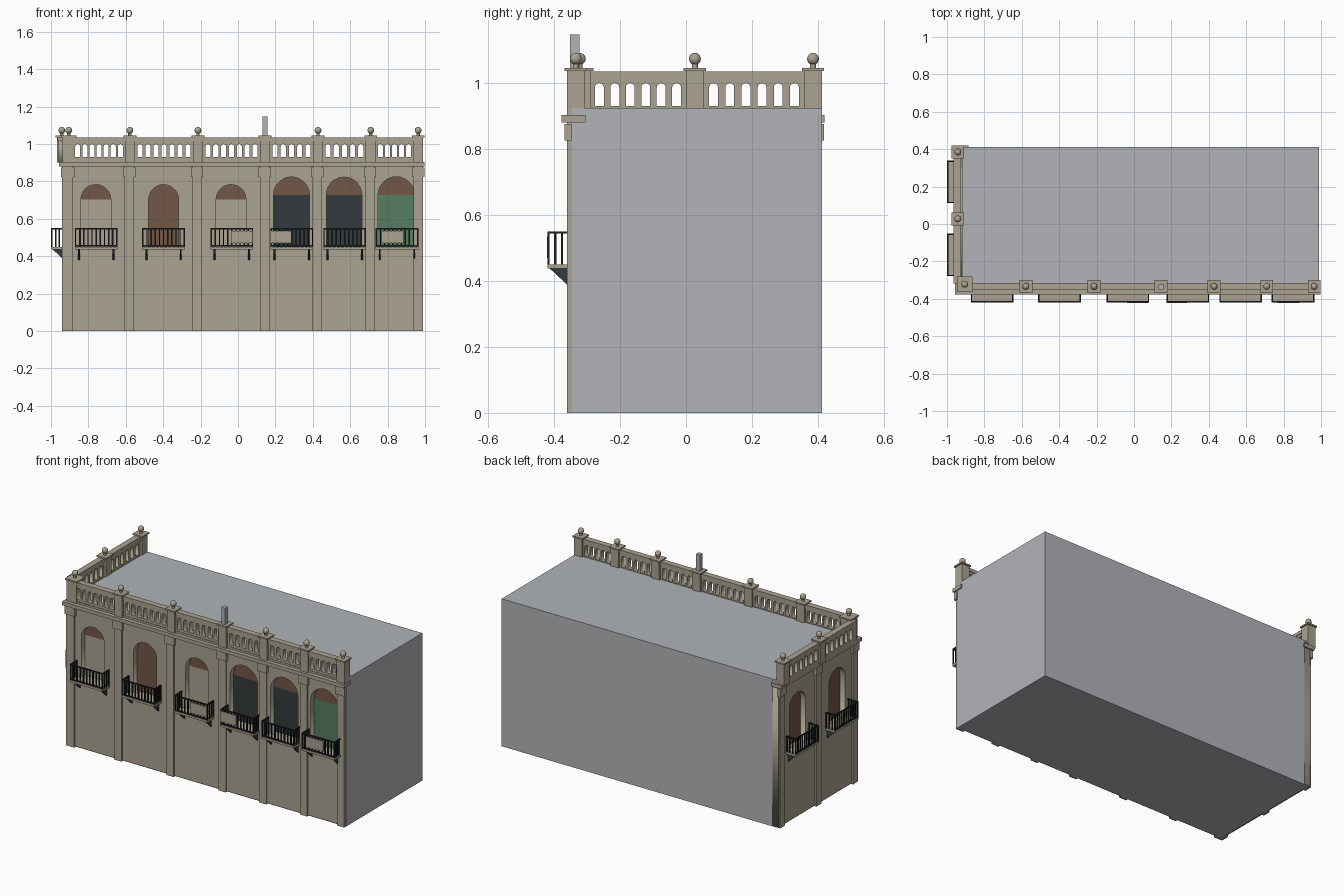
import bpy, bmesh, math
from mathutils import Matrix, Vector

if "Cube" in bpy.data.objects:
    bpy.data.objects.remove(bpy.data.objects["Cube"])


def material(name, rgb):
    m = bpy.data.materials.new(name)
    m.diffuse_color = (*rgb, 1)
    m.use_nodes = True
    m.node_tree.nodes["Principled BSDF"].inputs["Base Color"].default_value = m.diffuse_color
    return m


STONE = material("warm_stone", (0.402, 0.366, 0.283))
GREY = material("plain_grey", (0.44, 0.455, 0.475))
BROWN = material("brown_wood", (0.17, 0.095, 0.065))
DARK = material("dark_glass", (0.034, 0.043, 0.045))
GREEN = material("green_shutter", (0.095, 0.205, 0.12))
IRON = material("black_iron", (0.012, 0.015, 0.016))

# Facade frames: local x runs along the wall, y is up, z points outwards
RX = Matrix.Rotation(math.pi / 2, 4, 'X')
FRONT = Matrix.Translation((0, -0.352, 0)) @ RX
LEFT = Matrix.Translation((-0.931, 0, 0)) @ Matrix.Rotation(-math.pi / 2, 4, 'Z') @ RX
WORLD = Matrix.Identity(4)


def add(name, mesh, mat, frame):
    mesh.materials.clear()
    mesh.materials.append(mat)
    mesh.transform(frame)
    ob = bpy.data.objects.new(name, mesh)
    bpy.context.collection.objects.link(ob)
    return ob


def boxes(name, items, mat, frame):
    """Each item is (x0, x1, y0, y1, z0, z1) in the frame."""
    bm = bmesh.new()
    for x0, x1, y0, y1, z0, z1 in items:
        m = Matrix.Translation(((x0 + x1) / 2, (y0 + y1) / 2, (z0 + z1) / 2))
        bmesh.ops.create_cube(bm, size=1, matrix=m @ Matrix.Diagonal((x1 - x0, y1 - y0, z1 - z0, 1)))
    me = bpy.data.meshes.new(name)
    bm.to_mesh(me)
    bm.free()
    return add(name, me, mat, frame)


def rect(u0, u1, z0, z1):
    return [(u0, z0), (u1, z0), (u1, z1), (u0, z1)]


def arch(c, half, z0, spring, n=14):
    pts = [(c + half * math.cos(math.pi * i / n), spring + half * math.sin(math.pi * i / n))
           for i in range(n + 1)]
    return pts if z0 >= spring else [(c - half, z0), (c + half, z0)] + pts


def slab(name, loops, d0, d1, mat, frame):
    """Flat plate from an outline plus hole loops."""
    cu = bpy.data.curves.new(name, 'CURVE')
    cu.dimensions = '2D'
    cu.fill_mode = 'BOTH'
    cu.extrude = (d1 - d0) / 2
    for pts in loops:
        s = cu.splines.new('POLY')
        s.points.add(len(pts) - 1)
        for p, (u, z) in zip(s.points, pts):
            p.co = (u, z, 0, 1)
        s.use_cyclic_u = True
    tmp = bpy.data.objects.new(name + "_tmp", cu)
    bpy.context.collection.objects.link(tmp)
    dg = bpy.context.evaluated_depsgraph_get()
    me = bpy.data.meshes.new_from_object(tmp.evaluated_get(dg))
    bpy.data.objects.remove(tmp)
    me.transform(Matrix.Translation((0, 0, (d0 + d1) / 2)))
    return add(name, me, mat, frame)


def finial(name, u, d, frame):
    bm = bmesh.new()
    up = Matrix.Rotation(-math.pi / 2, 4, 'X')
    at = lambda z: Matrix.Translation((u, z, d)) @ up
    bmesh.ops.create_uvsphere(bm, u_segments=16, v_segments=10, radius=0.018, matrix=at(1.073))
    bmesh.ops.create_cone(bm, cap_ends=True, segments=12, radius1=0.009, radius2=0.009,
                          depth=0.02, matrix=at(1.05))
    for f in bm.faces:
        f.smooth = len(f.verts) <= 4
    me = bpy.data.meshes.new(name)
    bm.to_mesh(me)
    bm.free()
    add(name, me, STONE, frame)


def balcony(name, c, frame, half=0.114, depth=0.068):
    boxes(name + "_floor", [(c - half, c + half, 0.437, 0.45, -0.01, depth)], STONE, frame)
    t = 0.0035
    e = half - t
    out = depth - t
    bars = [(c - half, c + half, z, z + 0.007, out - t, depth) for z in (0.452, 0.543)]
    for s in (-1, 1):
        x = c + s * e
        bars += [(x - t, x + t, 0.543, 0.55, 0, depth)]
        bars += [(x - t, x + t, 0.45, 0.545, d - t, d + t) for d in (0.004, 0.024, 0.044)]
    for i in range(11):
        x = c - e + 2 * e * i / 10
        bars.append((x - t, x + t, 0.45, 0.545, out - t, out + t))
    boxes(name + "_railing", bars, IRON, frame)
    # triangular brackets below the floor
    bm = bmesh.new()
    for x in (c - 0.092, c + 0.092):
        tri = [(0.437, -0.005), (0.437, 0.06), (0.376, -0.005)]
        f = bm.faces.new([bm.verts.new((x - 0.005, z, d)) for z, d in tri])
        ext = bmesh.ops.extrude_face_region(bm, geom=[f])
        bmesh.ops.translate(bm, vec=Vector((0.01, 0, 0)),
                            verts=[v for v in ext['geom'] if isinstance(v, bmesh.types.BMVert)])
    bmesh.ops.recalc_face_normals(bm, faces=bm.faces)
    me = bpy.data.meshes.new(name + "_brackets")
    bm.to_mesh(me)
    bm.free()
    add(name + "_brackets", me, DARK, frame)


def facade(tag, frame, u0, u1, windows, pilasters, posts, counts, balconies, cornice, post_d):
    # wall pierced by arched niches, with panels at the back of each niche
    holes = [arch(c, h, 0.45, s) for c, h, s, _ in windows]
    slab(tag + "_wall", [rect(u0, u1, 0.005, 0.915)] + holes, -0.042, 0, STONE, frame)
    for i, (c, h, s, mat) in enumerate(windows):
        slab(f"{tag}_lunette_{i}", [arch(c, h + 0.001, s, s)], -0.043, -0.036, BROWN, frame)
        boxes(f"{tag}_window_{i}", [(c - h, c + h, 0.445, s, -0.043, -0.036)], mat, frame)
    for i, c in enumerate(balconies):
        balcony(f"{tag}_balcony_{i}", c, frame)
    # pilasters with capitals, cornice
    boxes(tag + "_pilasters", [(c - 0.025, c + 0.025, 0, 0.88, -0.007, 0.009) for c in pilasters], STONE, frame)
    boxes(tag + "_capitals", [(c - 0.033, c + 0.033, 0.825, 0.875, -0.005, 0.016) for c in pilasters], STONE, frame)
    boxes(tag + "_cornice", [(*cornice, 0.88, 0.903, -0.047, 0.025)], STONE, frame)
    # pierced parapet
    gaps = []
    for a, b, n in zip(posts, posts[1:], counts):
        a, b = a + 0.032, b - 0.032
        step = (b - a) / n
        gaps += [arch(a + step * (i + 0.5), 0.0135, 0.93, 0.986, 8) for i in range(n)]
    slab(tag + "_parapet", [rect(posts[0], posts[-1], 0.9, 1.03)] + gaps,
         post_d - 0.015, post_d + 0.015, STONE, frame)
    boxes(tag + "_coping", [(posts[0], posts[-1], 1.015, 1.035, post_d - 0.019, post_d + 0.019)], STONE, frame)


def post(name, u, d, half, frame, ball=True):
    boxes(name, [(u - half, u + half, 0.9, 1.038, d - half, d + half),
                 (u - half - 0.007, u + half + 0.007, 1.036, 1.045, d - half - 0.007, d + half + 0.007)],
          STONE, frame)
    if ball:
        finial(name + "_finial", u, d, frame)


# plain building block with roof, floor and end wall
boxes("building_body", [(-0.889, 0.99, -0.31, 0.412, 0, 0.924),
                        (0.97, 0.99, -0.345, -0.3, 0, 0.924),
                        (-0.92, 0.99, -0.345, 0.412, 0.914, 0.924),
                        (-0.92, 0.99, -0.345, 0.412, 0, 0.006)], GREY, WORLD)

# front facade
front_posts = [-0.908, -0.578, -0.214, 0.144, 0.428, 0.71, 0.963]
front_windows = [(-0.76, 0.08, 0.703, STONE), (-0.398, 0.08, 0.703, BROWN), (-0.037, 0.08, 0.703, STONE),
                 (0.286, 0.096, 0.728, DARK), (0.567, 0.095, 0.728, DARK), (0.846, 0.097, 0.728, GREEN)]
facade("front", FRONT, -0.931, 0.97, front_windows,
       [-0.908, -0.581, -0.219, 0.143, 0.424, 0.706, 0.963],
       front_posts, [7, 7, 7, 5, 5, 5],
       [-0.758, -0.398, -0.033, 0.288, 0.57, 0.85], (-0.955, 0.998), -0.018)
for i, u in enumerate(front_posts[1:]):
    post(f"front_post_{i}", u, -0.018, 0.027, FRONT, ball=(u != 0.144))

# left facade
left_posts = [-0.385, -0.027, 0.318]
facade("left", LEFT, -0.412, 0.31, [(-0.225, 0.08, 0.703, BROWN), (0.165, 0.08, 0.703, BROWN)],
       [-0.385, -0.027, 0.335], left_posts, [6, 6], [-0.225, 0.165], (-0.42, 0.376), 0.014)
for i, u in enumerate(left_posts[:2]):
    post(f"left_post_{i}", u, 0.014 - 0.003, 0.027, LEFT)

# corner post and grey stack
post("corner_post", -0.905, -0.03, 0.034, FRONT)
boxes("roof_stack", [(0.13, 0.157, -0.351, -0.323, 1.04, 1.147)], GREY, WORLD)

# plain boards hung on the railings
boxes("railing_boards", [(a, b, 0.47, 0.535, 0.061, 0.07)
                         for a, b in ((-0.037, 0.078), (0.174, 0.283), (0.767, 0.885))], STONE, FRONT)
